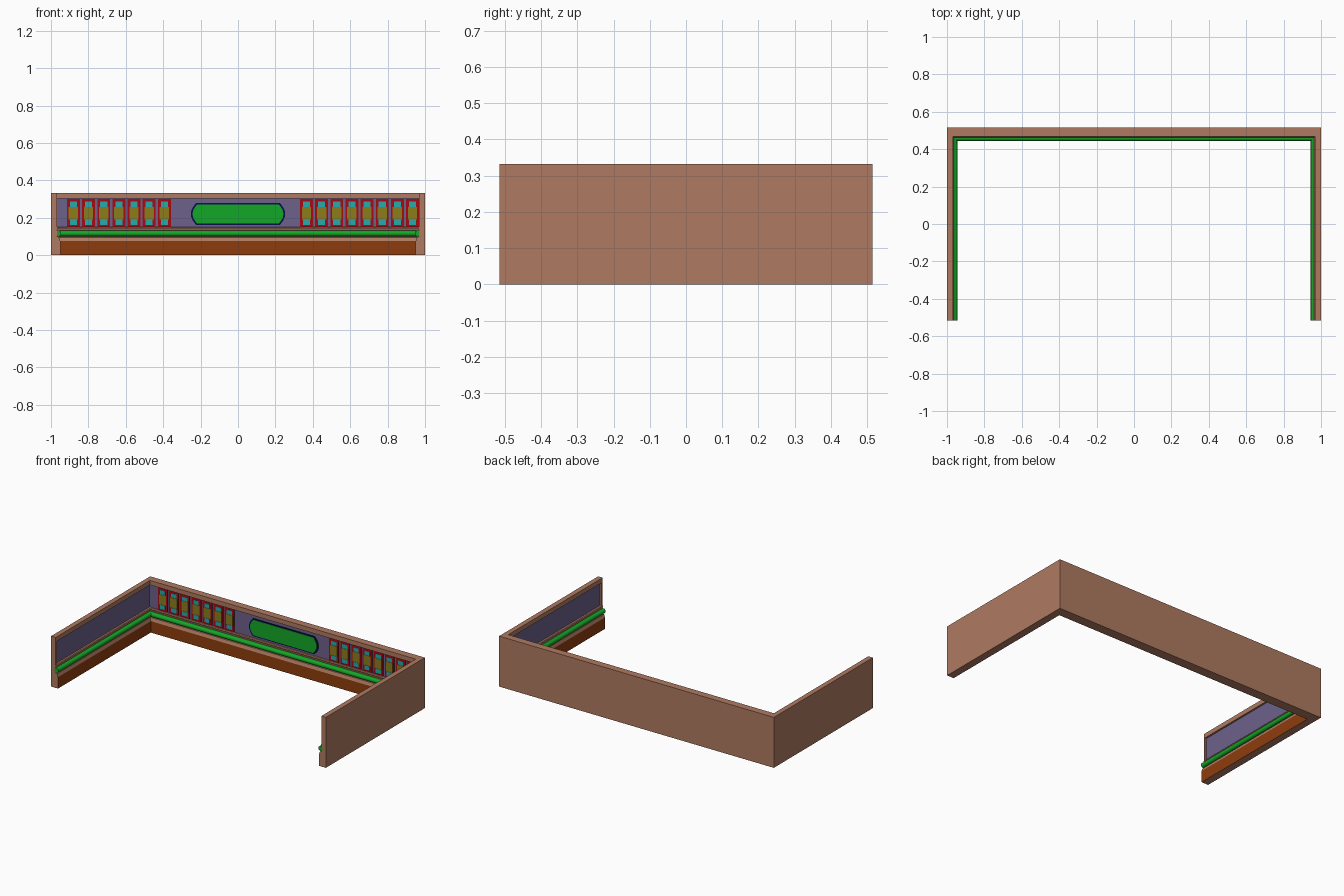
import bpy, bmesh, math

cube = bpy.data.objects.get("Cube")
if cube:
    bpy.data.objects.remove(cube)

FRONT, BACK = -0.515, 0.515
IN_X, IN_Y = 0.967, 0.467      # inner faces of the side and back walls
PANEL_D = -0.012               # recess depth of the panel


def material(name, r, g, b):
    m = bpy.data.materials.new(name)
    m.use_nodes = True
    m.diffuse_color = (r, g, b, 1)
    m.node_tree.nodes["Principled BSDF"].inputs["Base Color"].default_value = (r, g, b, 1)
    return m


brown = material("tan brown", 0.43, 0.195, 0.12)
rust = material("rust brown", 0.27, 0.046, 0.004)
purple = material("dusty purple", 0.155, 0.12, 0.26)
green = material("bright green", 0.007, 0.39, 0.02)
red = material("deep red", 0.38, 0.003, 0.006)
cyan = material("teal", 0.02, 0.40, 0.42)
olive = material("olive gold", 0.27, 0.2, 0.012)
navy = material("navy", 0.002, 0.004, 0.07)


def finish(name, bm, *mats):
    bmesh.ops.recalc_face_normals(bm, faces=bm.faces)
    mesh = bpy.data.meshes.new(name)
    bm.to_mesh(mesh)
    bm.free()
    for m in mats:
        mesh.materials.append(m)
    ob = bpy.data.objects.new(name, mesh)
    bpy.context.collection.objects.link(ob)
    return ob


def inner_path(d, z):
    """U-shaped path, offset inward from the wall faces by d."""
    x, y = IN_X - d, IN_Y - d
    return [(-x, FRONT, z), (-x, y, z), (x, y, z), (x, FRONT, z)]


def outer_path(z):
    return [(-1, FRONT, z), (-1, BACK, z), (1, BACK, z), (1, FRONT, z)]


def sweep(name, paths, mats, index=lambda k: 0):
    """Join neighbouring paths of a closed section into a solid."""
    bm = bmesh.new()
    rows = [[bm.verts.new(p) for p in path] for path in paths]
    for k, a in enumerate(rows):
        b = rows[(k + 1) % len(rows)]
        for i in range(3):
            f = bm.faces.new((a[i], a[i + 1], b[i + 1], b[i]))
            f.material_index = index(k)
    for end in (0, -1):
        bm.faces.new([r[end] for r in rows])
    return finish(name, bm, *mats)


def box(name, x, y, z, sx, sy, sz, mat):
    bm = bmesh.new()
    bmesh.ops.create_cube(bm, size=1)
    for v in bm.verts:
        v.co = (x + v.co.x * sx, y + v.co.y * sy, z + v.co.z * sz)
    return finish(name, bm, mat)


# Three walls: plinth, sloped ledge, rod bed, recessed panel and top rail
section = [(0.017, 0), (0.017, 0.075), (0.010, 0.095), (0, 0.1), (0, 0.135),
           (0.004, 0.145), (0, 0.15), (PANEL_D, 0.15), (PANEL_D, 0.302),
           (0, 0.302), (0, 0.332)]
paths = [inner_path(d, z) for d, z in section] + [outer_path(0.332), outer_path(0)]
sweep("walls", paths, (brown, rust, purple), lambda k: {0: 1, 7: 2}.get(k, 0))

# Posts closing the recess at the front ends
for side, label in ((1, "left"), (-1, "right")):
    box(label + "_end_post", side * (IN_X - PANEL_D / 2), FRONT + 0.006, 0.226,
        -PANEL_D, 0.012, 0.152, brown)

# Green moulding rod running round the inside
ring = [(0.006 + 0.016 * math.cos(t), 0.116 + 0.016 * math.sin(t))
        for t in (math.tau * i / 16 for i in range(16))]
rod = sweep("moulding_rod", [inner_path(d, z) for d, z in ring], (green,))
bpy.context.view_layer.objects.active = rod
rod.select_set(True)
bpy.ops.object.shade_smooth_by_angle(angle=math.radians(35))
rod.select_set(False)

# Painted panes on the back panel
panel_y = IN_Y - PANEL_D
pitch = 0.081
centres = [-0.88 + pitch * i for i in range(7)] + [0.366 + pitch * i for i in range(8)]
for n, x in enumerate(centres, 1):
    box(f"pane_frame_{n}", x, panel_y - 0.002, 0.226, 0.069, 0.006, 0.149, red)
    box(f"pane_centre_{n}", x, panel_y - 0.005, 0.224, 0.05, 0.004, 0.066, olive)
    for z, part in ((0.272, "top"), (0.176, "bottom")):
        box(f"pane_{part}_{n}", x, panel_y - 0.005, z, 0.038, 0.004, 0.028, cyan)


# Central plaque with bowed ends and a dark border
def plaque(name, half_w, half_h, bow, y, depth, mat):
    bm = bmesh.new()
    outline = []
    for side in (1, -1):
        for i in range(9):
            t = i / 4 - 1
            outline.append((side * (half_w - bow * t * t), y, 0.22 + side * half_h * t))
    face = bm.faces.new([bm.verts.new(p) for p in outline])
    ext = bmesh.ops.extrude_face_region(bm, geom=[face])
    for v in ext["geom"]:
        if isinstance(v, bmesh.types.BMVert):
            v.co.y -= depth
    return finish(name, bm, mat)


plaque("plaque_border", 0.252, 0.058, 0.028, panel_y + 0.001, 0.006, navy)
plaque("plaque", 0.243, 0.051, 0.025, panel_y + 0.001, 0.008, green)
